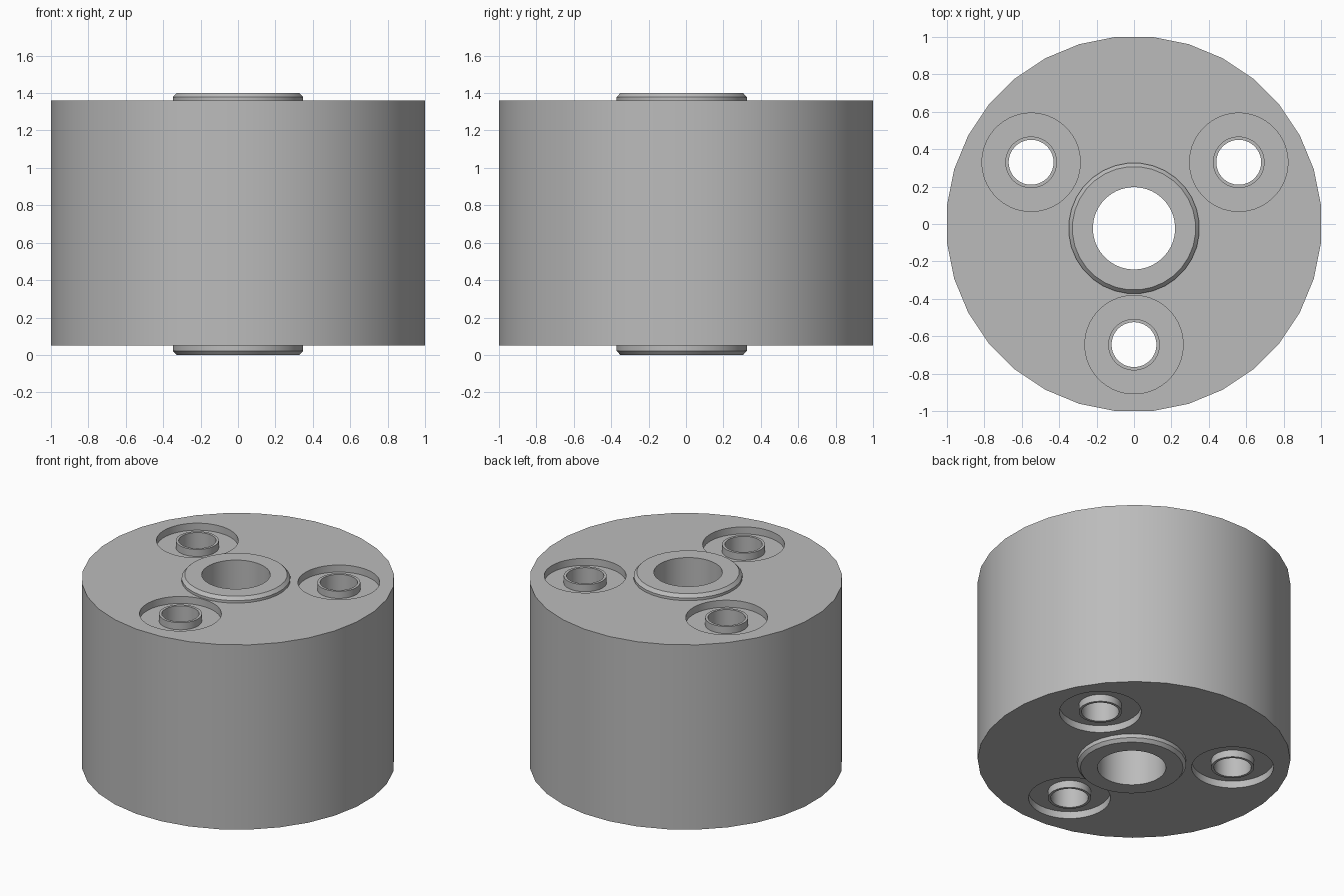
import bpy, bmesh, math

cube = bpy.data.objects.get("Cube")
if cube:
    bpy.data.objects.remove(cube, do_unlink=True)

BOTTOM, TOP, HEIGHT = 0.05, 1.36, 1.4
HUB_Y = -0.023
BOLTS = [(0.56, 0.33), (-0.55, 0.33), (0.0, -0.645)]
RECESS = 0.05

grey = bpy.data.materials.new("plain grey")
grey.use_nodes = True
colour = (0.5, 0.5, 0.5, 1)
grey.diffuse_color = colour
grey.node_tree.nodes["Principled BSDF"].inputs["Base Color"].default_value = colour


def lathe(name, profile, centre=(0, 0), sides=32, closed=False):
    """Turn a (radius, z) profile about a vertical axis; open ends are capped."""
    bm = bmesh.new()
    rings = []
    for r, z in profile:
        ring = []
        for i in range(sides):
            a = (i + 0.5) * math.tau / sides
            ring.append(bm.verts.new((centre[0] + r * math.cos(a),
                                      centre[1] + r * math.sin(a), z)))
        rings.append(ring)
    pairs = list(zip(rings, rings[1:]))
    if closed:
        pairs.append((rings[-1], rings[0]))
    else:
        bm.faces.new(rings[0])
        bm.faces.new(rings[-1])
    for low, high in pairs:
        for i in range(sides):
            j = (i + 1) % sides
            bm.faces.new((low[i], low[j], high[j], high[i]))
    bmesh.ops.recalc_face_normals(bm, faces=bm.faces)
    mesh = bpy.data.meshes.new(name)
    bm.to_mesh(mesh)
    bm.free()
    mesh.materials.append(grey)
    obj = bpy.data.objects.new(name, mesh)
    bpy.context.collection.objects.link(obj)
    return obj


def combine(target, tool, operation):
    """Apply a boolean and discard the tool."""
    mod = target.modifiers.new(operation, "BOOLEAN")
    mod.operation, mod.object, mod.solver = operation, tool, "EXACT"
    bpy.ops.object.select_all(action="DESELECT")
    bpy.context.view_layer.objects.active = target
    target.select_set(True)
    bpy.ops.object.modifier_apply(modifier=mod.name)
    bpy.data.objects.remove(tool, do_unlink=True)


# Drum with a flat on each axis
body = lathe("drum_body", [(1.005, BOTTOM), (1.005, TOP)])

# Chamfered hub standing proud at both ends
hub = lathe("hub", [(0.33, 0), (0.35, 0.022), (0.35, HEIGHT - 0.022), (0.33, HEIGHT)],
            (0, HUB_Y))
combine(body, hub, "UNION")

# Ring recesses around the bolt bosses, top and bottom
for x, y in BOLTS:
    for low, high in ((TOP - RECESS, TOP + 0.1), (BOTTOM - 0.1, BOTTOM + RECESS)):
        ring = lathe("recess_cutter", [(0.138, low), (0.263, low), (0.263, high), (0.138, high)],
                     (x, y), 48, True)
        combine(body, ring, "DIFFERENCE")

# Through bores
for radius, centre in [(0.22, (0, HUB_Y))] + [(0.12, c) for c in BOLTS]:
    bore = lathe("bore_cutter", [(radius, -0.2), (radius, HEIGHT + 0.2)], centre, 48)
    combine(body, bore, "DIFFERENCE")

bpy.ops.object.shade_smooth_by_angle(angle=math.radians(30))
